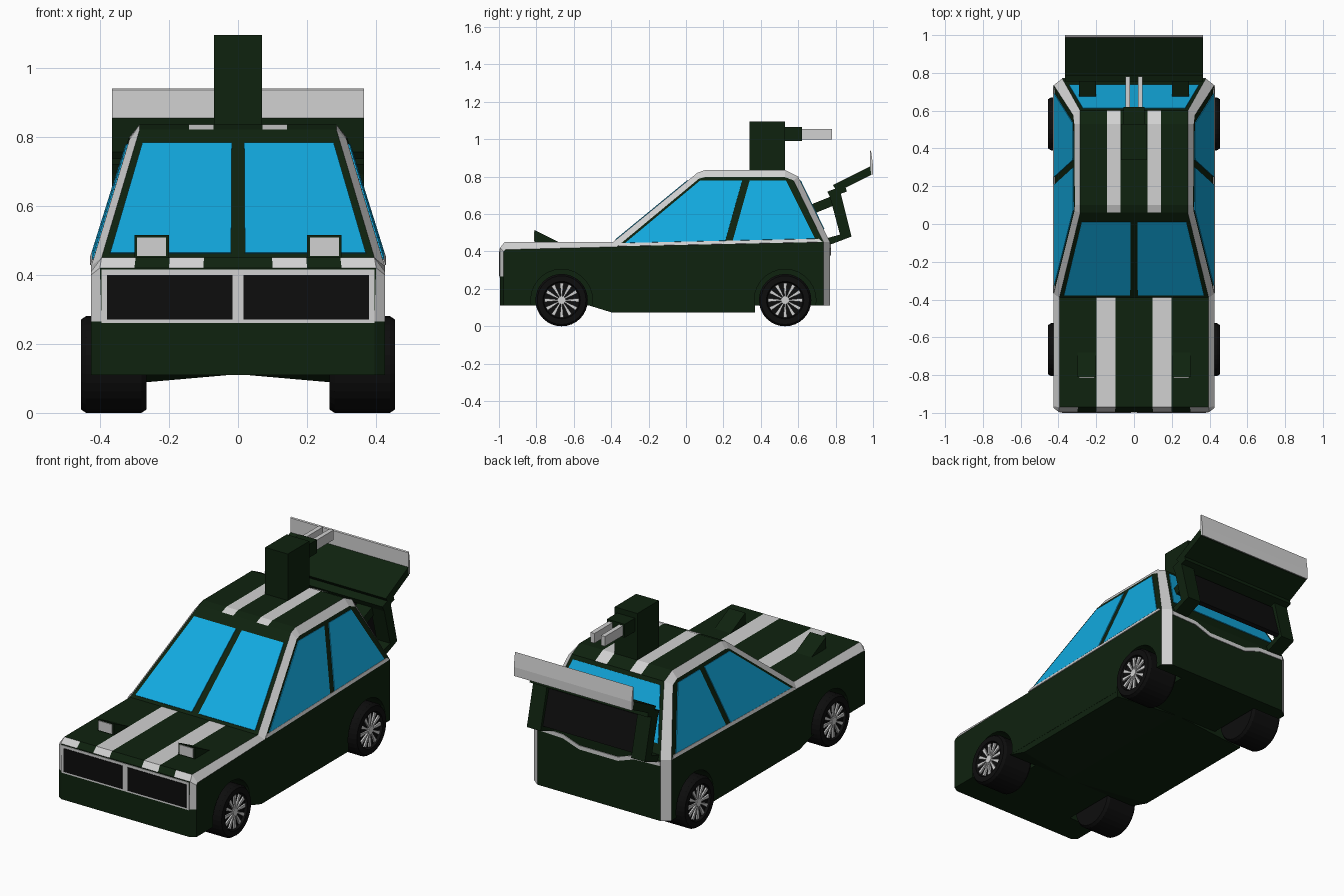
import bpy, bmesh, math
from mathutils import Vector, Matrix

if "Cube" in bpy.data.objects:
    bpy.data.objects.remove(bpy.data.objects["Cube"])


def material(name, rgb):
    m = bpy.data.materials.new(name)
    m.diffuse_color = (*rgb, 1)
    m.use_nodes = True
    m.node_tree.nodes["Principled BSDF"].inputs["Base Color"].default_value = m.diffuse_color
    return m


GREEN = material("dark_green", (0.0045, 0.0160, 0.0045))
WHITE = material("off_white", (0.64, 0.64, 0.64))
BLUE = material("glass_blue", (0.006, 0.40, 0.74))
BLACK = material("black", (0.004, 0.004, 0.004))


def finish(name, bm, *mats):
    bmesh.ops.recalc_face_normals(bm, faces=bm.faces[:])
    me = bpy.data.meshes.new(name)
    bm.to_mesh(me)
    bm.free()
    for m in mats:
        me.materials.append(m)
    ob = bpy.data.objects.new(name, me)
    bpy.context.collection.objects.link(ob)
    return ob


def add_hull(bm, pts):
    vs = [bm.verts.new(p) for p in pts]
    bmesh.ops.convex_hull(bm, input=vs)


def prism(name, profile, x0, x1, mat):
    """Convex (y, z) profile extruded along x."""
    bm = bmesh.new()
    add_hull(bm, [(x, y, z) for x in (x0, x1) for y, z in profile])
    return finish(name, bm, mat)


def box(name, x0, x1, y0, y1, z0, z1, mat):
    return prism(name, [(y0, z0), (y1, z0), (y1, z1), (y0, z1)], x0, x1, mat)


def plate(name, pts, mat, h=0.004):
    """Thin plate lying on the body surface, facing away from the car."""
    pts = [Vector(p) for p in pts]
    bm = bmesh.new()
    f = bm.faces.new([bm.verts.new(p) for p in pts])
    f.normal_update()
    n = f.normal.copy()
    if n.dot(f.calc_center_median() - Vector((0, 0, 0.4))) < 0:
        n.negate()
    bmesh.ops.translate(bm, verts=bm.verts[:], vec=n * -0.001)
    ext = bmesh.ops.extrude_face_region(bm, geom=[f], use_keep_orig=True)
    bmesh.ops.translate(bm, vec=n * (h + 0.001),
                        verts=[v for v in ext["geom"] if isinstance(v, bmesh.types.BMVert)])
    return finish(name, bm, mat)


SIDES = ((-1, "left"), (1, "right"))


def waist(y):
    return 0.425 + 0.0226 * (y + 0.37)


def side_x(y, z):
    return 0.425 - 0.31 * max(0, z - waist(y))


# Body shell: stations along the centre outline (half width, y, z) and the side edge (y, z)
TOP = [(.395, -.994, .11), (.395, -.994, .265), (.40, -.994, .42), (.395, -.97, .45),
       (.395, -.39, .45), (.285, .06, .82), (.285, .10, .835), (.285, .53, .835),
       (.285, .60, .80), (.38, .77, .45), (.38, .77, .11)]
EDGE = [(-.975, .11), (-.975, .265), (-.975, .40), (-.965, .41), (-.37, .425),
        (.07, .79), (.10, .797), (.53, .797), (.575, .78), (.735, .45), (.735, .11)]
COLS = [-1, -.75, -.5, -.25, .25, .5, .75, 1]
bm = bmesh.new()
rows = []
for (w, y, z), (ey, ez) in zip(TOP, EDGE):
    ex = side_x(ey, ez)
    pts = [(-ex, ey, ez)] + [(c * w, y, z) for c in COLS] + [(ex, ey, ez)]
    rows.append([bm.verts.new(p) for p in pts])
for i in range(len(rows) - 1):
    for j in range(len(rows[0]) - 1):
        f = bm.faces.new((rows[i][j], rows[i][j + 1], rows[i + 1][j + 1], rows[i + 1][j]))
        trim = j in (0, 8) and i > 0
        stripe = j in (3, 5) and i in (2, 3, 5, 6, 7)
        lip = j in (1, 7) and i == 2
        f.material_index = int(trim or stripe or lip)
for j in (0, -1):
    bm.faces.new([rows[i][j] for i in (0, 1, 2, 3, 4, 9, 10)])
    bm.faces.new([rows[i][j] for i in range(4, 10)])
bm.faces.new(rows[0] + rows[10][::-1])
body = finish("body", bm, GREEN, WHITE)

# Wheel wells cut out of the body
WHEEL_Y = (("front", -0.665), ("rear", 0.53))
bm = bmesh.new()
for _, wy in WHEEL_Y:
    for s, _ in SIDES:
        bmesh.ops.create_cone(bm, cap_ends=True, segments=28, radius1=.165, radius2=.165, depth=.25,
                              matrix=Matrix.Translation((s * .375, wy, .14)) @ Matrix.Rotation(math.pi / 2, 4, 'Y'))
cutter = finish("wheel_well_cutter", bm, GREEN)
cutter.hide_render = True
cutter.hide_set(True)
mod = body.modifiers.new("wells", 'BOOLEAN')
mod.operation, mod.solver, mod.object = 'DIFFERENCE', 'EXACT', cutter
bpy.context.view_layer.objects.active = body
bpy.ops.object.modifier_apply(modifier=mod.name)
bpy.data.objects.remove(cutter)

# Sills under the doors, rising to the middle of the floor
for s, side in SIDES:
    bm = bmesh.new()
    add_hull(bm, [(s * .424, y, z) for y, z in ((-.52, .112), (-.40, .075), (.37, .075), (.37, .112))]
             + [(0, -.52, .112), (0, .37, .112)])
    finish("sill_" + side, bm, GREEN)

# Wheels: turned tyre, hub and twelve spokes
TYRE = [(0, .265), (.13, .265), (.14, .28), (.14, .44), (.13, .455), (.10, .455), (.095, .44), (0, .44)]
for end, wy in WHEEL_Y:
    for s, side in SIDES:
        bm = bmesh.new()
        vs = [bm.verts.new((s * x, wy, .14 + r)) for r, x in TYRE]
        es = [bm.edges.new(p) for p in zip(vs, vs[1:])]
        bmesh.ops.spin(bm, geom=vs + es, cent=(0, wy, .14), axis=(1, 0, 0), angle=2 * math.pi, steps=32)
        bmesh.ops.remove_doubles(bm, verts=bm.verts[:], dist=0.0005)
        finish(f"tyre_{end}_{side}", bm, BLACK)
        bm = bmesh.new()
        bmesh.ops.create_cone(bm, cap_ends=True, segments=12, radius1=.022, radius2=.022, depth=.012,
                              matrix=Matrix.Translation((s * .446, wy, .14)) @ Matrix.Rotation(math.pi / 2, 4, 'Y'))
        for k in range(12):
            a = k * math.pi / 6
            c, d = math.cos(a), math.sin(a)
            add_hull(bm, [(s * x, wy + r * c - t * d, .14 + r * d + t * c) for x in (.439, .449)
                          for r, t in ((.018, .003), (.018, -.003), (.092, .010), (.092, -.010))])
        finish(f"spokes_{end}_{side}", bm, WHITE)


# Front and rear glass, placed along the slope between two stations
def slope(a, b, t, x):
    p = Vector(TOP[a]).lerp(Vector(TOP[b]), t)
    return (x, p.y, p.z)


for s, side in SIDES:
    plate("windshield_" + side, [slope(4, 5, .03, s * .02), slope(4, 5, .03, s * .37),
                                 slope(4, 5, .89, s * .277), slope(4, 5, .89, s * .018)], BLUE)
plate("rear_window", [slope(8, 9, .06, -.27), slope(8, 9, .06, .27),
                      slope(8, 9, .80, .345), slope(8, 9, .80, -.345)], BLUE)

# Side windows and white waist trim
SIDE_PLATES = {
    "front_side_window": (BLUE, [(-.325, .445), (.075, .778), (.30, .778), (.21, .457)]),
    "rear_side_window": (BLUE, [(.25, .458), (.34, .778), (.535, .778), (.69, .468)]),
    "waist_trim": (WHITE, [(-.365, .427), (-.345, .444), (.71, .467), (.73, .450)]),
}
for s, side in SIDES:
    for name, (mat, pts) in SIDE_PLATES.items():
        plate(f"{name}_{side}", [(s * side_x(y, z), y, z) for y, z in pts], mat)

# Grille: white frame with two black openings
def front_rect(x0, x1, z0, z1):
    return [(x0, -.994, z0), (x1, -.994, z0), (x1, -.994, z1), (x0, -.994, z1)]


plate("grille_frame", front_rect(-.395, .395, .26, .415), WHITE, .003)
for s, side in SIDES:
    plate("grille_" + side, front_rect(s * .016, s * .38, .27, .40), BLACK, .006)
    # Raised wedge headlights on the hood
    prism("headlight_pod_" + side, [(-.81, .445), (-.81, .515), (-.67, .445)], s * .2, s * .3, GREEN)
    plate("headlight_" + side, [(s * x, -.81, z) for x, z in
                                ((.208, .455), (.292, .455), (.292, .508), (.208, .508))], WHITE)

# Wavy white trim across the tail
WAVE = [(-.38, .44), (-.22, .435), (-.12, .40), (.12, .40), (.22, .435), (.38, .44)]
plate("tail_trim", [(x, .77, z) for x, z in WAVE] + [(x, .77, z - .022) for x, z in WAVE[::-1]], WHITE)

# Rear wing on struts
prism("wing", [(.785, .755), (.985, .855), (.99, .81), (.81, .72)], -.365, .365, GREEN)
prism("wing_lip", [(.984, .935), (.989, .94), (1.0, .86), (1.0, .81), (.984, .815)], -.365, .365, WHITE)
prism("wing_base", [(.77, .69), (.755, .72), (.85, .755), (.86, .72)], -.365, .365, GREEN)
prism("vent_panel", [(.79, .69), (.81, .69), (.865, .50), (.845, .49)], -.29, .29, BLACK)
for s, side in SIDES:
    prism("wing_strut_" + side, [(.77, .69), (.825, .72), (.885, .48), (.83, .465)], s * .28, s * .365, GREEN)
    prism("strut_foot_" + side, [(.75, .44), (.75, .47), (.84, .495), (.885, .48), (.78, .44)],
          s * .28, s * .365, GREEN)
    prism("wing_arm_" + side, [(.65, .62), (.69, .605), (.80, .65), (.79, .70), (.665, .65)],
          s * .2, s * .29, GREEN)

# Roof turret with twin barrels
box("turret", -.07, .07, .34, .53, .82, 1.095, GREEN)
box("barrel_mount", -.055, .055, .52, .62, .99, 1.065, GREEN)
for s, side in SIDES:
    box("barrel_" + side, s * .02, s * .045, .60, .78, 1.0, 1.055, WHITE)
